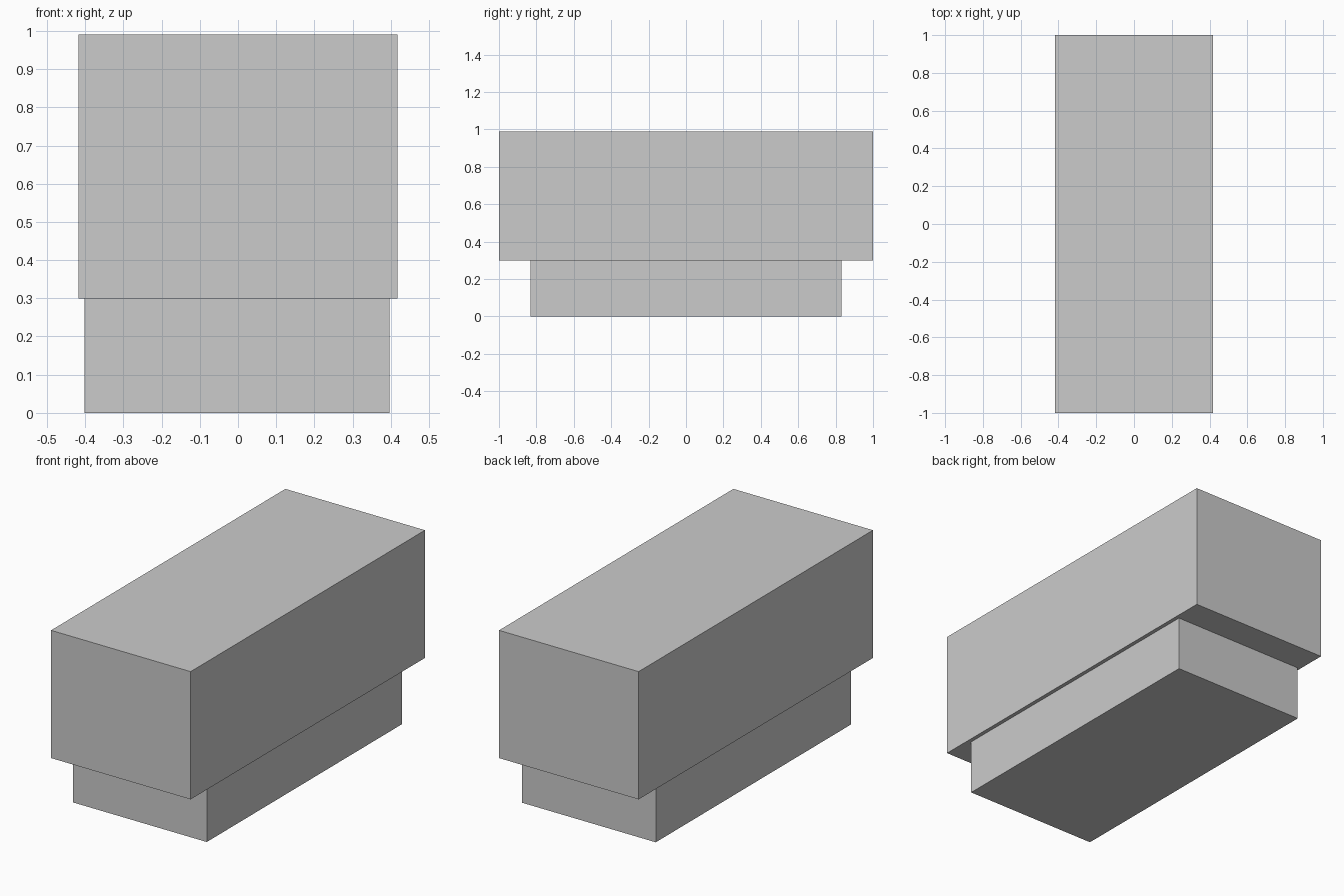
import bpy

if "Cube" in bpy.data.objects:
    bpy.data.objects.remove(bpy.data.objects["Cube"])


def box(name, x, y, z):
    """Add a box spanning the given (min, max) ranges."""
    spans = (x, y, z)
    centre = [(a + b) / 2 for a, b in spans]
    bpy.ops.mesh.primitive_cube_add(size=1, location=centre)
    obj = bpy.context.object
    obj.name = name
    obj.scale = [b - a for a, b in spans]
    bpy.ops.object.transform_apply(location=False, rotation=False, scale=True)
    return obj


# Recessed plinth, set slightly to the left
box("base_plinth", (-0.402, 0.396), (-0.832, 0.832), (0, 0.30))

# Overhanging main block
box("upper_block", (-0.417, 0.417), (-1, 1), (0.30, 0.99))
